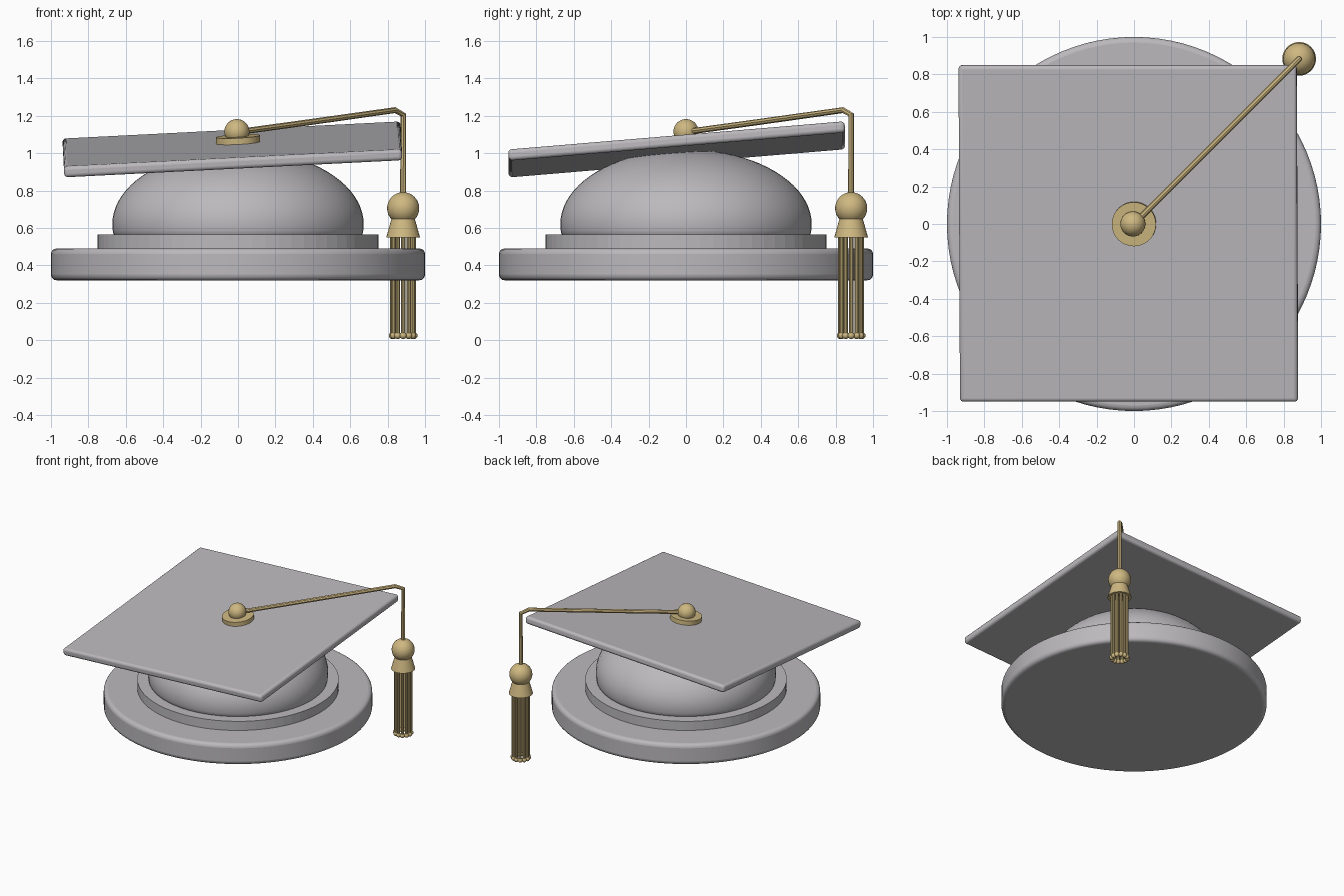
import bpy
import math
from math import cos, sin, pi, radians
from mathutils import Vector

cube = bpy.data.objects.get("Cube")
if cube:
    bpy.data.objects.remove(cube, do_unlink=True)


def material(name, rgb):
    m = bpy.data.materials.new(name)
    m.use_nodes = True
    m.diffuse_color = (*rgb, 1)
    m.node_tree.nodes["Principled BSDF"].inputs["Base Color"].default_value = (*rgb, 1)
    return m


GREY = material("soft grey cloth", (0.50, 0.485, 0.505))
GOLD = material("gold thread", (0.62, 0.48, 0.22))
TILT = (radians(4.8), radians(-2.9), 0)


def finish(name, mat, smooth=True):
    ob = bpy.context.object
    ob.name = ob.data.name = name
    ob.data.materials.clear()
    ob.data.materials.append(mat)
    if smooth:
        bpy.ops.object.shade_smooth_by_angle(angle=radians(35))
    return ob


def bevel(ob, width, segments=4):
    mod = ob.modifiers.new("Soft edge", "BEVEL")
    mod.width, mod.segments = width, segments
    mod.limit_method = "ANGLE"
    bpy.ops.object.modifier_apply(modifier=mod.name)
    bpy.ops.object.shade_smooth_by_angle(angle=radians(35))


def cylinder(name, mat, x, y, z0, z1, r, r_top=None, sides=64, smooth=True):
    bpy.ops.mesh.primitive_cone_add(vertices=sides, radius1=r, radius2=r if r_top is None else r_top,
                                    depth=z1 - z0, location=(x, y, (z0 + z1) / 2))
    return finish(name, mat, smooth)


def ball(name, mat, loc, r, height=1, segs=32, rings=16):
    bpy.ops.mesh.primitive_uv_sphere_add(segments=segs, ring_count=rings, radius=r, location=loc)
    bpy.context.object.scale.z = height
    return finish(name, mat)


# Round brim and the flat-sided band above it
brim = cylinder("brim", GREY, 0, 0, 0.32, 0.49, 1.0, sides=96)
bevel(brim, 0.03)
cylinder("band", GREY, 0, 0, 0.48, 0.565, 0.75, smooth=False)

# Domed crown, flattened where it rests inside the band
crown = ball("crown", GREY, (0, 0, 0.62), 0.672, 0.595, 64, 40)
for v in crown.data.vertices:
    v.co.z = max(v.co.z, -0.12)

# Tilted square board
bpy.ops.mesh.primitive_cube_add(size=1, location=(-0.03, -0.05, 1.02), rotation=TILT)
bpy.context.object.scale = (1.81, 1.805, 0.06)
bpy.ops.object.transform_apply(location=False, rotation=False, scale=True)
bevel(finish("board", GREY), 0.02)

# Button on the board
button = cylinder("button_base", GOLD, 0, 0, 1.05, 1.09, 0.118, sides=48)
button.rotation_euler = TILT
ball("button_knob", GOLD, (-0.006, 0, 1.115), 0.067)

# Cord running diagonally to the corner, then hanging down
TX = 0.883
path = [(0, 1.113), (0.3, 1.154), (0.6, 1.196), (0.84, 1.23), (TX, 1.205), (TX, 0.76)]
curve = bpy.data.curves.new("cord", "CURVE")
curve.dimensions = "3D"
curve.bevel_depth = 0.016
curve.bevel_resolution = 2
curve.use_fill_caps = True
spline = curve.splines.new("POLY")
spline.points.add(len(path) - 1)
for p, (d, z) in zip(spline.points, path):
    p.co = (d, d, z, 1)
cord = bpy.data.objects.new("cord", curve)
bpy.context.collection.objects.link(cord)
bpy.ops.object.select_all(action="DESELECT")
cord.select_set(True)
bpy.context.view_layer.objects.active = cord
bpy.ops.object.convert(target="MESH")
finish("cord", GOLD)

# Tassel head and flared collar
ball("tassel_head", GOLD, (TX, TX, 0.705), 0.086)
cylinder("tassel_collar", GOLD, TX, TX, 0.55, 0.65, 0.09, 0.062, sides=32)

# Ring of hanging strands with beaded ends
COUNT = 12
for i in range(COUNT):
    a = 2 * pi * i / COUNT
    x, y = TX + 0.058 * cos(a), TX + 0.058 * sin(a)
    cylinder(f"strand_{i + 1}", GOLD, x, y, 0.02, 0.56, 0.012, sides=10)
    ball(f"strand_bead_{i + 1}", GOLD, (x, y, 0.025), 0.019, segs=12, rings=8)
